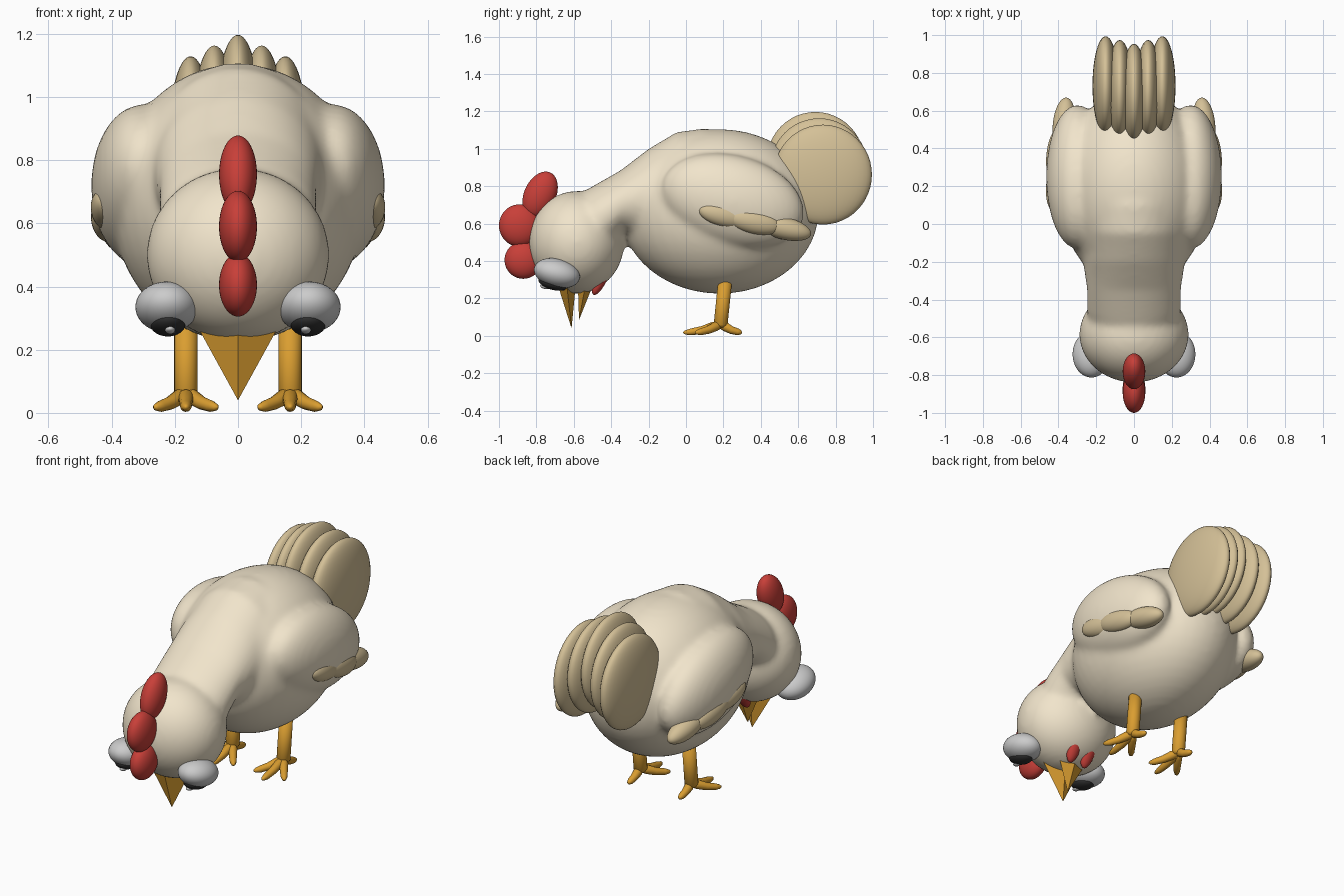
import bpy, bmesh, math
from mathutils import Matrix, Vector

if "Cube" in bpy.data.objects:
    bpy.data.objects.remove(bpy.data.objects["Cube"])


def mat(name, *rgb):
    m = bpy.data.materials.new(name)
    m.diffuse_color = (*rgb, 1)
    m.use_nodes = True
    m.node_tree.nodes["Principled BSDF"].inputs["Base Color"].default_value = m.diffuse_color
    return m


CREAM = mat("cream", 0.88, 0.78, 0.60)
TAN = mat("tan", 0.66, 0.53, 0.31)
RED = mat("red", 0.58, 0.05, 0.04)
ORANGE = mat("orange", 0.70, 0.34, 0.03)
WHITE = mat("white", 0.75, 0.75, 0.75)
BLACK = mat("black", 0.03, 0.03, 0.03)


def finish(name, bm, material, smooth=True):
    bmesh.ops.recalc_face_normals(bm, faces=bm.faces)
    for f in bm.faces:
        f.smooth = smooth
    me = bpy.data.meshes.new(name)
    bm.to_mesh(me)
    bm.free()
    me.materials.append(material)
    ob = bpy.data.objects.new(name, me)
    bpy.context.collection.objects.link(ob)
    return ob


def add_ball(bm, c, r, tilt=0, yaw=0):
    m = (Matrix.Translation(c) @ Matrix.Rotation(math.radians(yaw), 4, 'Z')
         @ Matrix.Rotation(math.radians(tilt), 4, 'X') @ Matrix.Diagonal((*r, 1)))
    bmesh.ops.create_uvsphere(bm, u_segments=40, v_segments=24, radius=1, matrix=m)


def ball(name, material, c, r, tilt=0, yaw=0):
    bm = bmesh.new()
    add_ball(bm, c, r, tilt, yaw)
    return finish(name, bm, material)


def add_loft(bm, rings, n=32):
    """rings: list of (centre, half axis a, half axis b)"""
    loops = []
    for c, a, b in rings:
        loops.append([bm.verts.new(c + a * math.cos(2 * math.pi * i / n)
                                   + b * math.sin(2 * math.pi * i / n)) for i in range(n)])
    for p, q in zip(loops, loops[1:]):
        for i in range(n):
            bm.faces.new((p[i], p[(i + 1) % n], q[(i + 1) % n], q[i]))
    fs = [bm.faces.new(loops[0]), bm.faces.new(loops[-1])]
    bmesh.ops.recalc_face_normals(bm, faces=bm.faces)


def tube(name, material, pts, radii, n=14):
    pts = [Vector(p) for p in pts]
    rings = []
    for i, (p, r) in enumerate(zip(pts, radii)):
        d = (pts[min(i + 1, len(pts) - 1)] - pts[max(i - 1, 0)]).normalized()
        a = d.cross(Vector((0.3, 0.2, 1) if abs(d.z) < 0.8 else (1, 0, 0))).normalized()
        rings.append((p, a * r, d.cross(a) * r))
    bm = bmesh.new()
    add_loft(bm, rings, n)
    return finish(name, bm, material)


# body, wing bulges, head and neck fused into one skin
bm = bmesh.new()
neck = [(-0.70, 0.68, -0.52, 0.34, 0.22), (-0.50, 0.80, -0.41, 0.45, 0.25),
        (-0.35, 0.885, -0.33, 0.54, 0.25), (-0.20, 1.0, -0.20, 0.48, 0.27),
        (-0.05, 1.09, 0.0, 0.40, 0.30), (0.10, 1.11, 0.15, 0.40, 0.31),
        (0.30, 1.075, 0.30, 0.45, 0.28), (0.45, 1.0, 0.45, 0.55, 0.2)]
add_loft(bm, [(Vector((0, (y1 + y2) / 2, (z1 + z2) / 2)), Vector((w, 0, 0)),
               Vector((0, (y1 - y2) / 2, (z1 - z2) / 2))) for y1, z1, y2, z2, w in neck])
add_ball(bm, (0, 0.18, 0.665), (0.40, 0.53, 0.44))
add_ball(bm, (0, -0.585, 0.50), (0.29, 0.255, 0.275))
for s in (-1, 1):
    add_ball(bm, (s * 0.30, 0.25, 0.72), (0.165, 0.39, 0.245), tilt=-15)
body = finish("body", bm, CREAM)
rm = body.modifiers.new("fuse", 'REMESH')
rm.mode = 'VOXEL'
rm.voxel_size = 0.016
rm.use_smooth_shade = True
sm = body.modifiers.new("soften", 'SMOOTH')
sm.factor = 0.5
sm.iterations = 14

# fanned tail
for i in range(-2, 3):
    k = abs(i)
    ball("tail_feather", TAN, (i * 0.075, 0.692 + 0.02 * k, 0.93 - 0.034 * k),
         (0.07, 0.262, 0.267))

# comb
ball("comb_top", RED, (0, -0.78, 0.755), (0.06, 0.085, 0.13), tilt=-25)
ball("comb_middle", RED, (0, -0.89, 0.59), (0.06, 0.11, 0.113))
ball("comb_front", RED, (0, -0.87, 0.405), (0.06, 0.10, 0.10))

# four-sided beak halves
for name, y, w, d, tip in (("upper_beak", -0.645, 0.165, 0.062, (0, -0.612, 0.04)),
                           ("lower_beak", -0.525, 0.13, 0.055, (0, -0.572, 0.085))):
    bm = bmesh.new()
    base = [bm.verts.new(v) for v in ((w, y, 0.34), (0, y + d, 0.34),
                                      (-w, y, 0.34), (0, y - d, 0.34))]
    t = bm.verts.new(tip)
    bm.faces.new(base)
    for i in range(4):
        bm.faces.new((base[i], base[(i + 1) % 4], t))
    finish(name, bm, ORANGE, smooth=False)

for s in (-1, 1):
    # eye, pupil, highlight
    ball("eye", WHITE, (s * 0.225, -0.69, 0.335), (0.10, 0.125, 0.077), tilt=-14)
    ball("pupil", BLACK, (s * 0.222, -0.71, 0.282), (0.056, 0.08, 0.036), tilt=-14)
    ball("eye_highlight", WHITE, (s * 0.215, -0.755, 0.262), (0.016, 0.025, 0.011), tilt=-14)
    # wattle
    ball("wattle", RED, (s * 0.05, -0.452, 0.31), (0.04, 0.032, 0.1), tilt=-25)
    # wing feathers
    for x, y, z, r in ((0.415, 0.205, 0.645, (0.05, 0.14, 0.062)),
                       (0.412, 0.36, 0.612, (0.052, 0.15, 0.065)),
                       (0.370, 0.525, 0.575, (0.06, 0.148, 0.06))):
        ball("wing_feather", TAN, (s * x, y, z), r, tilt=-13, yaw=s * 5)
    # leg and toes
    lx = s * 0.165
    tube("leg", ORANGE, [(lx, 0.212, 0.32), (lx, 0.185, 0.06), (lx, 0.183, 0.045)],
         [0.037, 0.037, 0.025], 24)
    for dx, ty in ((-0.10, 0.05), (0, -0.015), (0.10, 0.05), (0, 0.30)):
        def at(f, z):
            return (lx + dx * f, 0.185 + (ty - 0.185) * f, z)
        tube("toe", ORANGE, [at(-0.05, 0.06), at(0.2, 0.05), at(0.5, 0.031),
                             at(0.8, 0.021), at(0.95, 0.018), at(1, 0.018)],
             [0.015, 0.025, 0.021, 0.018, 0.011, 0.003])
